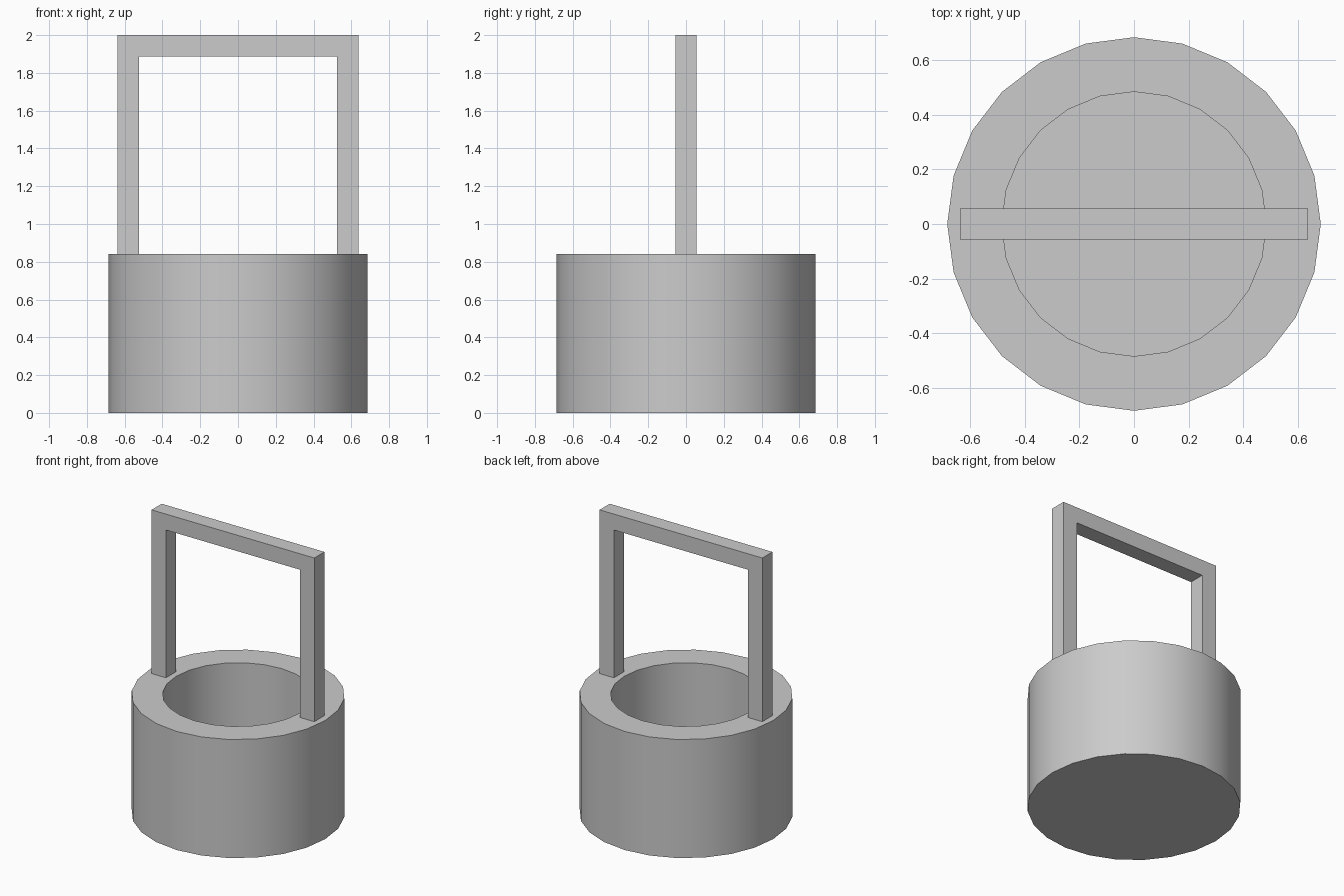
import bpy, bmesh, math

if "Cube" in bpy.data.objects:
    bpy.data.objects.remove(bpy.data.objects["Cube"])

SIDES = 24
R_OUT, R_IN = 0.685, 0.485
RIM_Z, FLOOR_Z, TOP_Z = 0.84, 0.14, 2.0
POST = 0.113


def make_object(name, bm):
    bmesh.ops.recalc_face_normals(bm, faces=bm.faces)
    mesh = bpy.data.meshes.new(name)
    bm.to_mesh(mesh)
    bm.free()
    obj = bpy.data.objects.new(name, mesh)
    bpy.context.collection.objects.link(obj)
    return obj


# Round basin: outer wall, flat rim, inner wall and floor from a turned profile
bm = bmesh.new()
rings = []
for r, z in [(R_OUT, 0), (R_OUT, RIM_Z), (R_IN, RIM_Z), (R_IN, FLOOR_Z)]:
    rings.append([bm.verts.new((r * math.cos(i * math.tau / SIDES),
                                r * math.sin(i * math.tau / SIDES), z))
                  for i in range(SIDES)])
for a, b in zip(rings, rings[1:]):
    for i in range(SIDES):
        j = (i + 1) % SIDES
        bm.faces.new((a[i], a[j], b[j], b[i]))
bm.faces.new(rings[0])
bm.faces.new(rings[-1])
basin = make_object("well_basin", bm)
bpy.context.view_layer.objects.active = basin
basin.select_set(True)
bpy.ops.object.shade_smooth_by_angle(angle=math.radians(30))

# Square-section frame: arch outline extruded through its depth
X_OUT = 0.638
X_IN = X_OUT - POST
outline = [(-X_OUT, RIM_Z), (-X_OUT, TOP_Z), (X_OUT, TOP_Z), (X_OUT, RIM_Z),
           (X_IN, RIM_Z), (X_IN, TOP_Z - POST), (-X_IN, TOP_Z - POST), (-X_IN, RIM_Z)]
bm = bmesh.new()
face = bm.faces.new([bm.verts.new((x, -POST / 2, z)) for x, z in outline])
ext = bmesh.ops.extrude_face_region(bm, geom=[face], use_keep_orig=True)
moved = [g for g in ext["geom"] if isinstance(g, bmesh.types.BMVert)]
bmesh.ops.translate(bm, vec=(0, POST, 0), verts=moved)
make_object("overhead_frame", bm)
